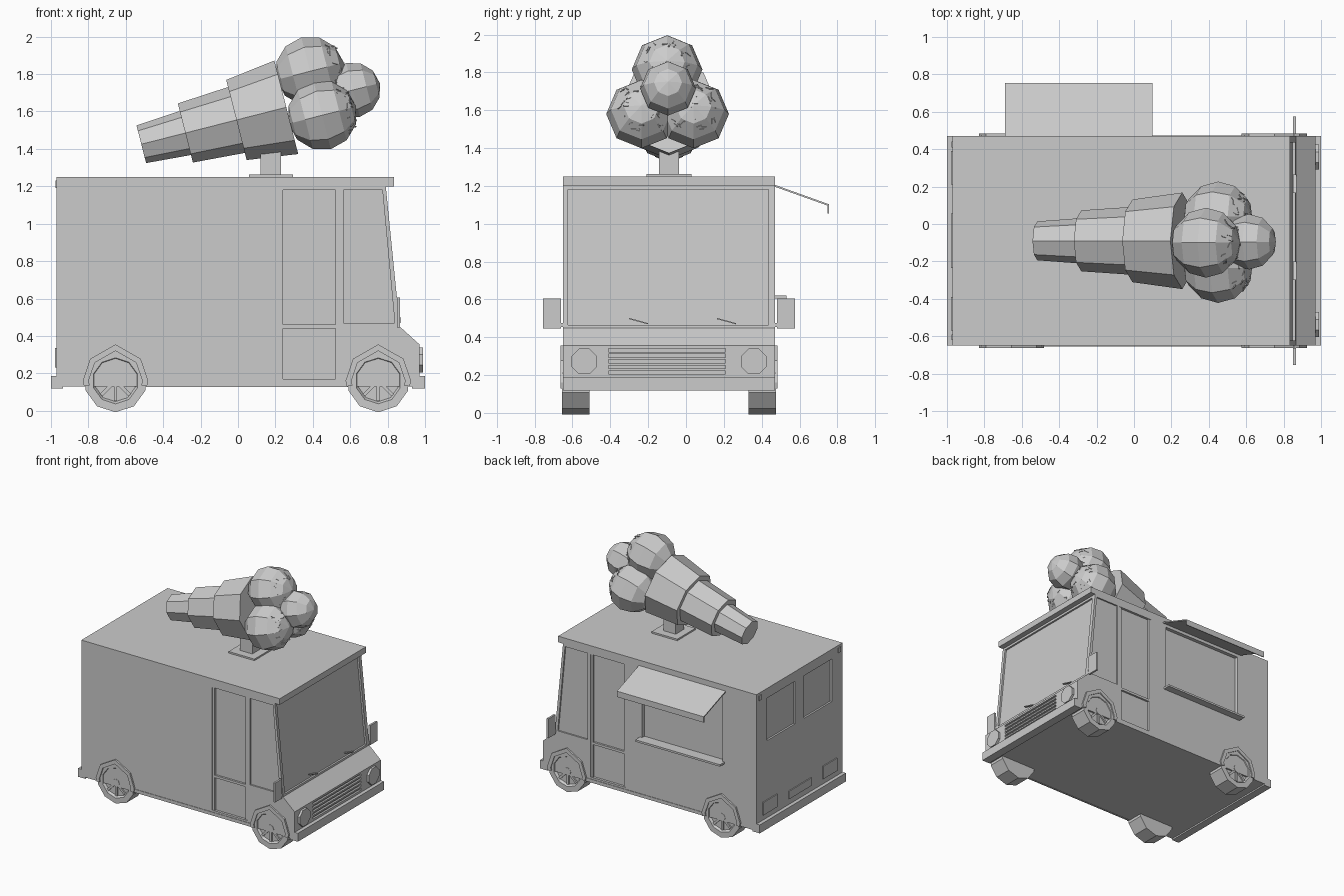
import bpy, bmesh, math, random
from mathutils import Matrix, Vector
from mathutils.bvhtree import BVHTree

if "Cube" in bpy.data.objects:
    bpy.data.objects.remove(bpy.data.objects["Cube"])

random.seed(4)
YC, HALF = -0.09, 0.56          # body centre line and half width
YN, YP = YC - HALF, YC + HALF   # the two side walls

grey = bpy.data.materials.new("grey_paint")
grey.diffuse_color = (0.6, 0.6, 0.6, 1)
grey.use_nodes = True
grey.node_tree.nodes["Principled BSDF"].inputs["Base Color"].default_value = grey.diffuse_color


def finish(name, bm):
    bmesh.ops.recalc_face_normals(bm, faces=bm.faces)
    me = bpy.data.meshes.new(name)
    bm.to_mesh(me)
    bm.free()
    me.materials.append(grey)
    ob = bpy.data.objects.new(name, me)
    bpy.context.collection.objects.link(ob)
    return ob


def add_prism(bm, pts, axis, a, b):
    """Extrude a 2D profile along x (pts are y,z) or y (pts are x,z)."""
    def co(p, t):
        return (t, p[0], p[1]) if axis == 'x' else (p[0], t, p[1])
    lo = [bm.verts.new(co(p, a)) for p in pts]
    hi = [bm.verts.new(co(p, b)) for p in pts]
    n = len(pts)
    bm.faces.new(lo)
    bm.faces.new(hi[::-1])
    for i in range(n):
        j = (i + 1) % n
        bm.faces.new((lo[i], hi[i], hi[j], lo[j]))


def add_box(bm, x0, x1, y0, y1, z0, z1, m=Matrix()):
    t = Matrix.Translation(((x0 + x1) / 2, (y0 + y1) / 2, (z0 + z1) / 2))
    s = Matrix.Diagonal((x1 - x0, y1 - y0, z1 - z0, 1))
    bmesh.ops.create_cube(bm, size=1, matrix=m @ t @ s)


def prism(name, *args):
    bm = bmesh.new()
    add_prism(bm, *args)
    return finish(name, bm)


def boxes(name, *items):
    bm = bmesh.new()
    for it in items:
        add_box(bm, *it)
    return finish(name, bm)


def screen_x(z):
    return 0.865 - 0.1 * (z - 0.45)


# Van body with sloped windscreen, short hood and roof lip
body = prism("body", [(-0.97, 0.13), (0.97, 0.13), (0.97, 0.355), (0.865, 0.45), (0.79, 1.2),
                      (0.835, 1.2), (0.835, 1.25), (-0.97, 1.25)], 'y', YN, YP)

# Recesses: windscreen, doors, cab windows, serving hatch, rear windows, grille slots
cut = bmesh.new()
a, b = screen_x(0.465), screen_x(1.18)
add_prism(cut, [(a - 0.015, 0.465), (a + 0.02, 0.465), (b + 0.02, 1.18), (b - 0.015, 1.18)],
          'y', YN + 0.027, YP - 0.033)
for wall, s in ((YN, 1), (YP, -1)):
    y0, y1 = sorted((wall - s * 0.02, wall + s * 0.02))
    add_box(cut, 0.22, 0.54, y0, y1, 0.17, 1.18)
    y0, y1 = sorted((wall - s * 0.02, wall + s * 0.012))
    add_prism(cut, [(0.565, 0.47), (0.838, 0.47), (0.772, 1.18), (0.565, 1.18)], 'y', y0, y1)
add_box(cut, -0.66, 0.07, YP - 0.03, YP + 0.03, 0.62, 1.17)
for s in (-1, 1):
    yc = YC + s * 0.24
    add_box(cut, -1.0, -0.955, yc - 0.18, yc + 0.18, 0.82, 1.17)
for i in range(5):
    z = 0.205 + i * 0.0295
    add_box(cut, 0.955, 1.0, -0.41, 0.21, z, z + 0.017)
cutter = finish("cutter", cut)
cutter.hide_render = True
mod = body.modifiers.new("recesses", 'BOOLEAN')
mod.operation, mod.solver, mod.object = 'DIFFERENCE', 'EXACT', cutter
dg = bpy.context.evaluated_depsgraph_get()
me = bpy.data.meshes.new_from_object(body.evaluated_get(dg))
body.modifiers.clear()
body.data = me
bpy.data.objects.remove(cutter)

for wall, s, side in ((YN, 1, "near"), (YP, -1, "far")):
    # Door stiles and middle rail
    y0, y1 = sorted((wall + s * 0.004, wall + s * 0.021))
    boxes(side + "_door_frame", (0.22, 0.24, y0, y1, 0.17, 1.18), (0.52, 0.54, y0, y1, 0.17, 1.18),
          (0.24, 0.52, y0, y1, 0.44, 0.46))
    # Lower sill strip
    y0, y1 = sorted((wall - s * 0.004, wall + s * 0.01))
    boxes(side + "_sill", (-0.49, 0.59, y0, y1, 0.128, 0.155))
    # Wing mirror
    y0, y1 = sorted((wall - s * 0.012, wall - s * 0.105))
    boxes(side + "_mirror", (0.85, 0.866, y0, y1, 0.445, 0.605),
          (0.852, 0.862, min(wall, y0), max(wall, y1), 0.455, 0.475))

    for cx, end in ((-0.655, "rear"), (0.75, "front")):
        # Wheel arch flare
        half = [(0.168, -0.03), (0.175, 0.0), (0.135, 0.118)]
        outer = half + [(0, 0.195)] + [(-x, z) for x, z in half[::-1]]
        arch = outer + [(x * 0.82, z * 0.82) for x, z in outer[::-1]]
        y0, y1 = sorted((wall - s * 0.014, wall + s * 0.01))
        prism(f"{side}_{end}_arch", [(cx + x, 0.16 + z) for x, z in arch], 'y', y0, y1)
        # Ten sided tyre with a sunken rim, spokes and hub
        bm = bmesh.new()
        bmesh.ops.create_cone(bm, cap_ends=True, segments=10, radius1=0.168, radius2=0.168, depth=0.145)
        cap = max(bm.faces, key=lambda f: f.calc_center_median().z)
        bmesh.ops.inset_region(bm, faces=[cap], thickness=0.045)
        bmesh.ops.inset_region(bm, faces=[cap], thickness=0.012, depth=-0.018)
        for k in range(8):
            add_box(bm, 0.02, 0.108, -0.009, 0.009, 0.05, 0.066, Matrix.Rotation(k * math.pi / 4, 4, 'Z'))
        bmesh.ops.create_cone(bm, cap_ends=True, segments=8, radius1=0.032, radius2=0.032, depth=0.02,
                              matrix=Matrix.Translation((0, 0, 0.06)))
        bm.transform(Matrix.Translation((cx, wall + s * 0.0675, 0.16)) @ Matrix.Rotation(s * math.pi / 2, 4, 'X'))
        finish(f"{side}_{end}_wheel", bm)

# Bumpers
boxes("rear_bumper", (-1.0, -0.935, YN, YP, 0.118, 0.187))
boxes("front_bumper", (0.93, 1.0, YN, YP, 0.118, 0.187))

# Headlights
for s in (-1, 1):
    pts = [(YC + s * 0.448 + 0.073 * math.cos(t), 0.272 + 0.073 * math.sin(t))
           for t in [(k + 0.5) * math.pi / 4 for k in range(8)]]
    prism("headlight", pts, 'x', 0.96, 0.988)

# Wipers lying at the foot of the windscreen
for y in (-0.3, 0.165):
    prism("wiper", [(y, 0.495), (y + 0.1, 0.468), (y + 0.1, 0.474), (y, 0.502)], 'x', 0.85, 0.868)

# Tail lights, number plate and high marker lamps
boxes("tail_lights", (-0.978, -0.96, 0.21, 0.39, 0.23, 0.335), (-0.978, -0.96, -0.57, -0.39, 0.23, 0.335))
boxes("rear_plate", (-0.978, -0.96, -0.235, 0.055, 0.235, 0.3))
boxes("marker_lamps", (-0.976, -0.96, 0.41, 0.44, 1.19, 1.23), (-0.976, -0.96, -0.62, -0.59, 1.19, 1.23))

# Serving hatch awning and shelf
prism("awning", [(0.465, 1.207), (0.755, 1.103), (0.755, 1.055), (0.748, 1.055), (0.748, 1.096),
                 (0.465, 1.197)], 'x', -0.69, 0.10)
boxes("serving_shelf", (-0.68, 0.09, YP - 0.01, 0.53, 0.604, 0.62))

# Roof sign stand
boxes("stand_plate", (0.06, 0.295, YC - 0.118, YC + 0.118, 1.245, 1.263))
boxes("stand_post", (0.12, 0.23, YC - 0.053, YC + 0.053, 1.255, 1.45))

# Stepped eight sided cone, lying tilted along its axis
TILT = math.radians(14.3)
turn = Matrix.Rotation(math.pi / 2 - TILT, 4, 'Y')
axis = turn.to_3x3() @ Vector((0, 0, 1))
tip = Vector((-0.517, YC, 1.425))
for i, (d0, d1, r0, r1) in enumerate(((0, 0.25, 0.104, 0.122), (0.243, 0.53, 0.163, 0.182),
                                      (0.525, 0.80, 0.221, 0.258))):
    bm = bmesh.new()
    bmesh.ops.create_cone(bm, cap_ends=True, segments=8, radius1=r0, radius2=r1, depth=d1 - d0,
                          matrix=Matrix.Translation(tip + axis * (d0 + d1) / 2) @ turn)
    finish(f"cone_step_{i + 1}", bm)

# Faceted scoops, three of them scattered with sprinkles on the outer side
sprinkles = bmesh.new()
for name, c, r, count in (("top_scoop", (0.385, YC - 0.01, 1.815), 0.187, 28),
                          ("near_scoop", (0.45, YC - 0.145, 1.58), 0.187, 28),
                          ("far_scoop", (0.45, YC + 0.13, 1.58), 0.187, 28),
                          ("end_scoop", (0.615, YC - 0.005, 1.715), 0.148, 0)):
    bm = bmesh.new()
    bmesh.ops.create_uvsphere(bm, u_segments=8, v_segments=6, radius=r, matrix=Matrix.Translation(c) @ turn)
    tree = BVHTree.FromBMesh(bm)
    for k in range(count):
        d = turn.to_3x3() @ Vector((random.uniform(-0.75, 0.75), random.uniform(-0.75, 0.75), 0.75))
        hit, nor, _, _ = tree.ray_cast(Vector(c) + d.normalized(), -d.normalized())
        if hit:
            m = Matrix.Translation(hit) @ nor.to_track_quat('Z', 'Y').to_matrix().to_4x4()
            m = m @ Matrix.Rotation(random.uniform(0, math.pi), 4, 'Z')
            add_box(sprinkles, -0.014, 0.014, -0.003, 0.003, -0.002, 0.004, m)
    finish(name, bm)
finish("sprinkles", sprinkles)
